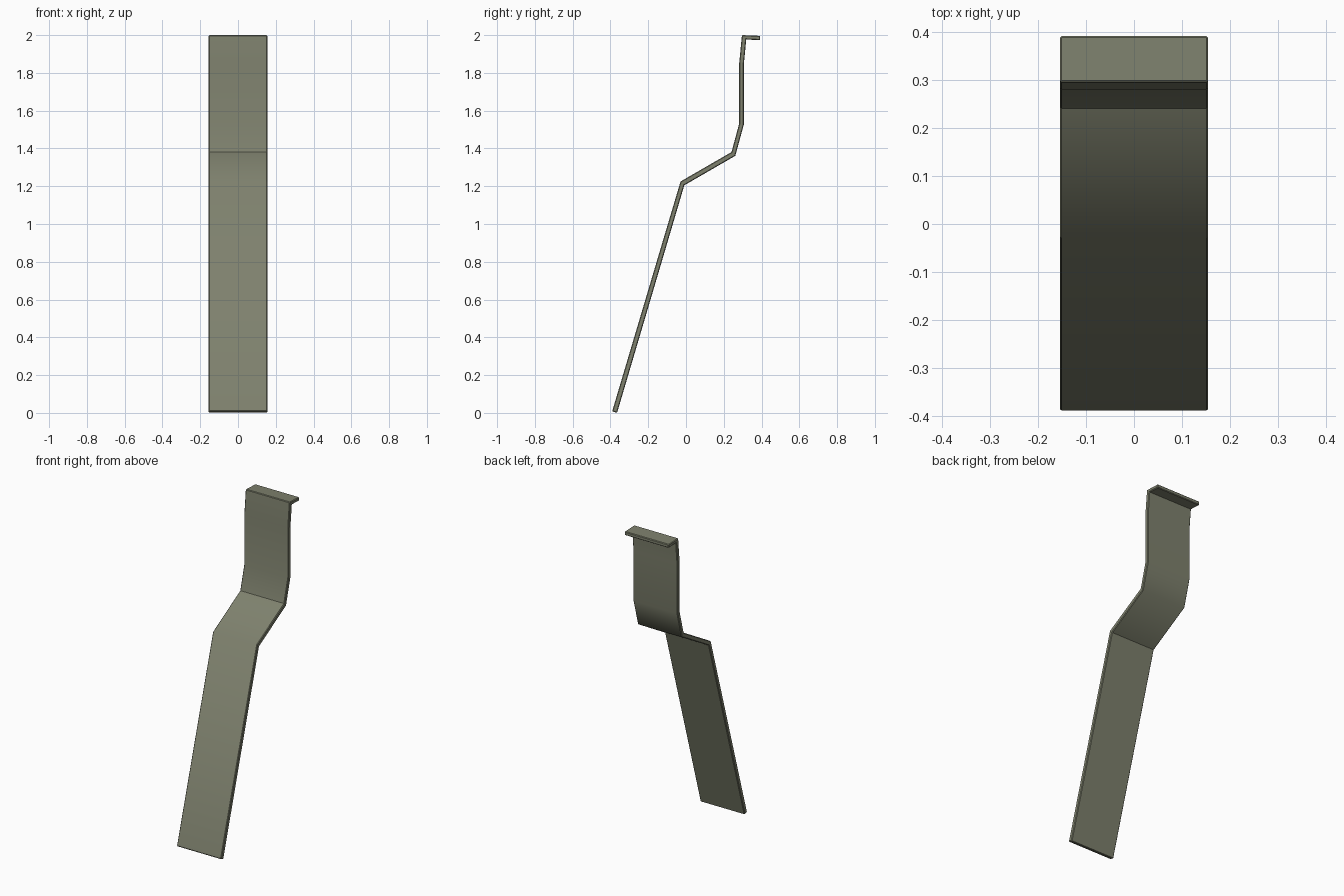
import bpy, bmesh

if "Cube" in bpy.data.objects:
    bpy.data.objects.remove(bpy.data.objects["Cube"])

HALF_W = 0.155
# side profile (y, z): front line and matching back line, bottom to top lip
FRONT = [(-0.391, 0.008), (-0.029, 1.225), (0.241, 1.381), (0.281, 1.53),
         (0.281, 1.845), (0.296, 2.0), (0.393, 1.996)]
BACK = [(-0.365, 0.0), (-0.009, 1.205), (0.261, 1.361), (0.306, 1.526),
        (0.306, 1.843), (0.319, 1.977), (0.393, 1.973)]

bm = bmesh.new()


def row(points, x):
    return [bm.verts.new((x, y, z)) for y, z in points]


# bent strip: four rails joined into a closed tube
rails = [row(FRONT, -HALF_W), row(FRONT, HALF_W),
         row(BACK, HALF_W), row(BACK, -HALF_W)]
for k in range(4):
    a, b = rails[k], rails[(k + 1) % 4]
    for i in range(len(FRONT) - 1):
        bm.faces.new((a[i], b[i], b[i + 1], a[i + 1]))
bm.faces.new([r[0] for r in rails])
bm.faces.new([r[-1] for r in rails])
bmesh.ops.recalc_face_normals(bm, faces=bm.faces)

# narrow chamfer around the rim and the two ends
bm.normal_update()
rim = [e for e in bm.edges if e.calc_face_angle_signed() > 1.2]
bmesh.ops.bevel(bm, geom=rim, offset=0.004, segments=1, affect='EDGES')

# smooth the outer side of the middle bends, keep every other fold crisp
bm.normal_update()
for f in bm.faces:
    f.smooth = True
for e in bm.edges:
    angle = e.calc_face_angle_signed()
    mid_z = sum(v.co.z for v in e.verts) / 2
    along_x = abs(e.verts[0].co.x - e.verts[1].co.x) > HALF_W
    soft_bend = along_x and angle > 0 and 0.1 < mid_z < 1.9
    e.smooth = soft_bend or abs(angle) < 0.5

mesh = bpy.data.meshes.new("bent_strip")
bm.to_mesh(mesh)
bm.free()
strip = bpy.data.objects.new("bent_strip", mesh)
bpy.context.collection.objects.link(strip)

# olive grey paint
mat = bpy.data.materials.new("olive_metal")
mat.diffuse_color = (0.21, 0.22, 0.155, 1)
mat.use_nodes = True
mat.node_tree.nodes["Principled BSDF"].inputs["Base Color"].default_value = mat.diffuse_color
mesh.materials.append(mat)
